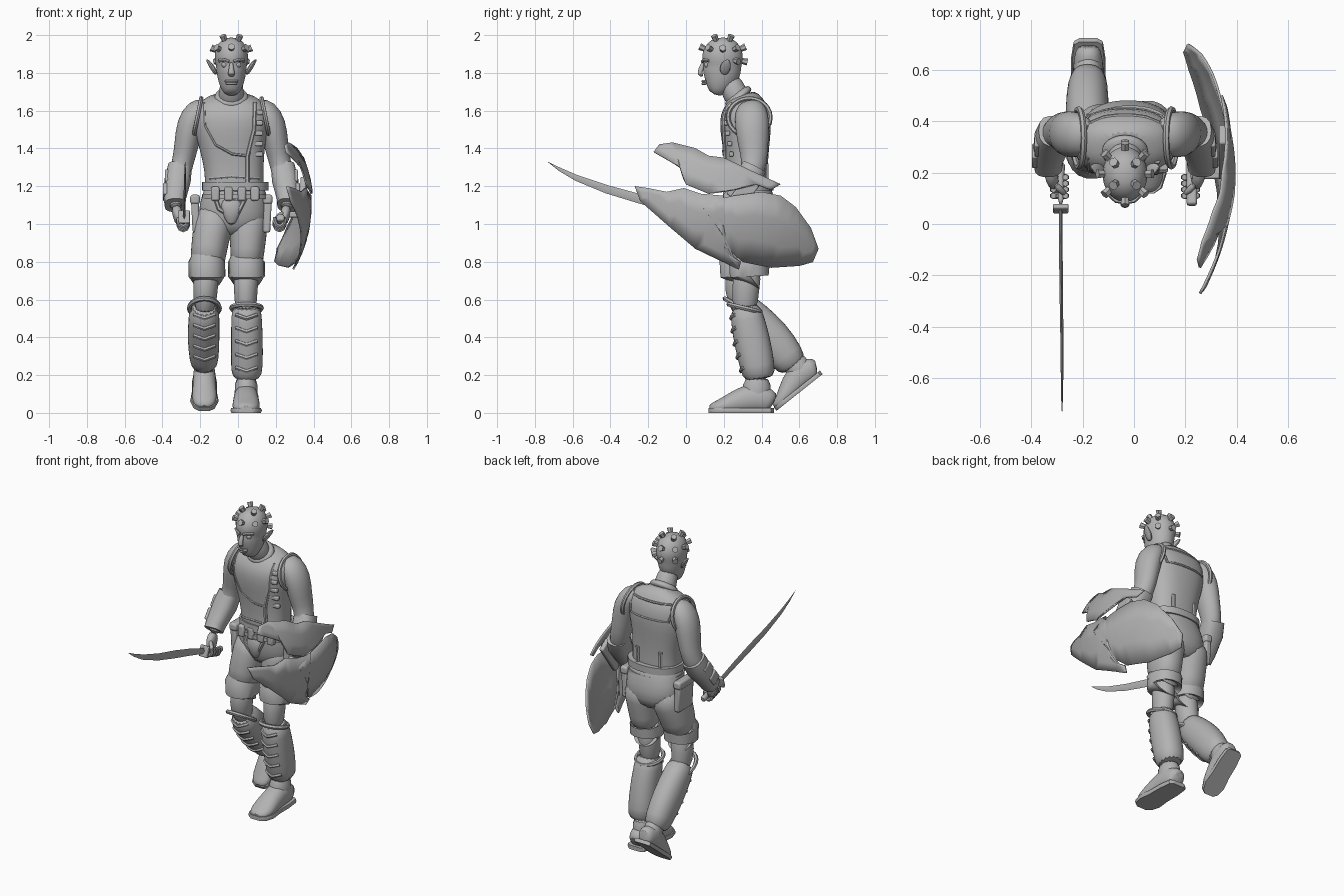
import bpy, bmesh, math
from mathutils import Vector, Matrix
from mathutils.bvhtree import BVHTree

cube = bpy.data.objects.get("Cube")
if cube:
    bpy.data.objects.remove(cube)

grey = bpy.data.materials.new("plain grey")
grey.use_nodes = True
grey.diffuse_color = (0.45, 0.45, 0.45, 1)
grey.node_tree.nodes["Principled BSDF"].inputs["Base Color"].default_value = grey.diffuse_color
made = []
MID = -0.035  # middle line of the body


def finish(name, bm, sub=0):
    mesh = bpy.data.meshes.new(name)
    bmesh.ops.recalc_face_normals(bm, faces=bm.faces)
    bm.to_mesh(mesh)
    bm.free()
    mesh.materials.append(grey)
    obj = bpy.data.objects.new(name, mesh)
    bpy.context.collection.objects.link(obj)
    if sub:
        obj.modifiers.new("smooth", "SUBSURF").levels = sub
        obj.modifiers["smooth"].render_levels = sub
    made.append(obj)
    return obj


def tube(name, pts, n=16, power=2, sub=1, floor=None, matrix=None, ceiling=None):
    """Skin of oval rings along a path of (x, y, z, half width, half depth)."""
    bm, rings = bmesh.new(), []
    path = [Vector(p[:3]) for p in pts]
    for i, p in enumerate(pts):
        t = (path[min(i + 1, len(path) - 1)] - path[max(i - 1, 0)]).normalized()
        side = Vector((1, 0, 0))
        side = (side - t * side.dot(t)).normalized()
        deep = t.cross(side)
        ring = []
        for k in range(n):
            a = math.tau * k / n
            c, s = math.cos(a), math.sin(a)
            c = math.copysign(abs(c) ** (2 / power), c)
            s = math.copysign(abs(s) ** (2 / power), s)
            v = path[i] + side * c * p[3] + deep * s * p[4]
            if floor is not None:
                v.z = max(v.z, floor)
            if ceiling is not None:
                v.z = min(v.z, ceiling)
            ring.append(bm.verts.new(matrix @ v if matrix else v))
        rings.append(ring)
    for a, b in zip(rings, rings[1:]):
        for k in range(n):
            bm.faces.new((a[k], a[(k + 1) % n], b[(k + 1) % n], b[k]))
    bm.faces.new(rings[0])
    bm.faces.new(rings[-1])
    return finish(name, bm, sub)


def box(name, loc, size, rot=(0, 0, 0)):
    bm = bmesh.new()
    bmesh.ops.create_cube(bm, size=1, matrix=Matrix.Diagonal((*size, 1)))
    obj = finish(name, bm)
    obj.location, obj.rotation_euler = loc, rot
    bev = obj.modifiers.new("edge", "BEVEL")
    bev.width, bev.segments = min(size) * 0.25, 2
    return obj


def cord(name, pts, r=0.007, cyclic=False):
    cu = bpy.data.curves.new(name, "CURVE")
    cu.dimensions, cu.bevel_depth, cu.bevel_resolution = "3D", r, 1
    cu.use_fill_caps = True
    sp = cu.splines.new("POLY")
    sp.points.add(len(pts) - 1)
    for q, p in zip(sp.points, pts):
        q.co = (*p, 1)
    sp.use_cyclic_u = cyclic
    cu.materials.append(grey)
    obj = bpy.data.objects.new(name, cu)
    bpy.context.collection.objects.link(obj)
    bpy.ops.object.select_all(action="DESELECT")
    obj.select_set(True)
    bpy.context.view_layer.objects.active = obj
    bpy.ops.object.convert(target="MESH")
    made.append(bpy.context.view_layer.objects.active)


def surface(obj):
    bpy.context.view_layer.update()
    return BVHTree.FromObject(obj, bpy.context.evaluated_depsgraph_get())


def seam(name, tree, pts, back=False, r=0.007):
    """Cord laid over a body surface, from (x, z) points."""
    s, out = (1 if back else -1), []
    for (ax, az), (bx, bz) in zip(pts, pts[1:]):
        for k in range(6):
            f = k / 5
            hit = tree.ray_cast(Vector((ax + (bx - ax) * f, s, az + (bz - az) * f)), Vector((0, -s, 0)))[0]
            if hit:
                out.append(hit)
    if len(out) > 1:
        cord(name, out, r)


def flip(pts):
    return [(2 * MID - p[0], *p[1:]) for p in pts]


# Torso, pelvis and belt
torso = tube("torso_vest", [(-.02, .32, 1.15, .15, .11), (-.02, .32, 1.2, .158, .115), (-.02, .32, 1.28, .155, .112),
    (-.03, .318, 1.4, .172, .122), (MID, .315, 1.5, .198, .137), (MID, .315, 1.59, .205, .135),
    (MID, .31, 1.65, .175, .1), (MID, .295, 1.69, .08, .07)], 24, 2.4)
pelvis = tube("pelvis", [(-.03, .355, .93, .1, .09), (-.03, .36, 1, .185, .13), (-.022, .345, 1.09, .185, .135),
    (-.015, .33, 1.18, .165, .12), (-.015, .33, 1.22, .15, .11)], 24, 2.3)
for z, h in ((1.2, .022), (1.145, .012)):
    tube("belt", [(-.015, .33, z - h, .166, .122), (-.015, .33, z - h, .176, .132),
                  (-.015, .33, z + h, .176, .132), (-.015, .33, z + h, .166, .122)], 28, 2.3, 0)
skin = surface(torso)
hips = surface(pelvis)
for x in (-.12, -.05, .02, .09):
    box("belt_pouch", (x, .215, 1.16), (.045, .04, .075))
seam("hanging_loop", hips, [(-.12, 1.14), (-.1, 1.08), (-.05, 1.05), (0, 1.06), (.04, 1.14)], r=.012)
tube("front_flap", [(MID, .225, 1.14, .06, .02), (MID, .215, 1.07, .055, .026), (MID, .24, .99, .02, .02)])

# Vest seams, straps and buckles
seam("neckline", skin, [(-.18, 1.64), (-.175, 1.52), (-.12, 1.42), (-.03, 1.37), (.06, 1.36)])
seam("chest_strap", skin, [(.09, 1.64), (.085, 1.5), (.05, 1.36), (.05, 1.22)], r=.012)
seam("vest_hem", skin, [(-.15, 1.24), (MID, 1.25), (.11, 1.24)])
seam("back_yoke", skin, [(-.19, 1.62), (-.17, 1.53), (.1, 1.53), (.12, 1.62)], True)
seam("back_top", skin, [(-.17, 1.635), (.1, 1.635)], True)
for x in (-.11, .05):
    seam("back_strap", skin, [(x, 1.32), (x, 1.22)], True, .014)
for k in range(5):
    z = 1.59 - k * .055
    hit = skin.ray_cast(Vector((.11, -1, z)), Vector((0, 1, 0)))[0]
    box("vest_buckle", hit, (.045, .025, .025))
for s in (-1, 1):
    ring = []
    for k in range(24):
        a = math.tau * k / 24
        ring.append((MID + s * (.18 - .02 * math.sin(a)), .335 + .112 * math.cos(a), 1.565 + .1 * math.sin(a)))
    cord("armhole_rim", ring, .012, True)

# Neck and head
tube("neck", [(MID, .3, 1.62, .08, .07), (MID, .26, 1.69, .066, .066), (MID, .215, 1.78, .06, .065)])
tube("collar", [(MID, .29, 1.655, .1, .085), (MID, .275, 1.675, .092, .085), (MID, .26, 1.695, .075, .075)])
head = tube("head", [(MID, .15, 1.685, .032, .03), (MID, .165, 1.715, .057, .06), (MID, .182, 1.77, .074, .094),
    (MID, .19, 1.81, .08, .103), (MID, .193, 1.84, .082, .1), (MID, .193, 1.87, .09, .111),
    (MID, .195, 1.92, .089, .107), (MID, .196, 1.965, .066, .078), (MID, .196, 1.988, .028, .034)], 20)
tube("nose", [(MID, .096, 1.86, .01, .012), (MID, .08, 1.82, .014, .016), (MID, .07, 1.795, .021, .014),
    (MID, .09, 1.782, .014, .01)], 10)
for z, w in ((1.755, .032), (1.742, .026)):
    cord("lip", [(MID + w * u, .088 + .016 * u * u, z) for u in (-1, -.5, 0, .5, 1)], .007)
for s in (-1, 1):
    x = MID + s * .036
    bm = bmesh.new()
    bmesh.ops.create_uvsphere(bm, u_segments=12, v_segments=8, radius=.016)
    finish("eye", bm).location = (x, .112, 1.843)
    cord("brow", [(MID + s * .012, .087, 1.86), (x, .091, 1.868), (MID + s * .065, .12, 1.864)], .009)
    tube("ear", [(MID + s * .078, .2, 1.79, .01, .016), (MID + s * .095, .205, 1.82, .014, .032),
        (MID + s * .115, .215, 1.85, .012, .028), (MID + s * .133, .225, 1.872, .004, .006)], 10)

# Studs set over the scalp
scalp, core = surface(head), Vector((MID, .195, 1.885))
spots = [(60, a) for a in (45, 135, 225, 315)] + [(24, a) for a in range(0, 360, 45)]
spots += [(-12, a) for a in (45, 90, 135)]
for up, turn in spots:
    e, a = math.radians(up), math.radians(turn)
    d = Vector((math.cos(e) * math.cos(a), math.cos(e) * math.sin(a), math.sin(e)))
    hit = scalp.ray_cast(core, d)[0]
    bm = bmesh.new()
    bmesh.ops.create_cone(bm, cap_ends=True, segments=6, radius1=.014, radius2=.019, depth=.038,
        matrix=Matrix.Translation(hit + d * .008) @ d.to_track_quat("Z", "Y").to_matrix().to_4x4())
    finish("head_stud", bm)

# Arms, bracers and gripping hands
arm = [(-.16, .335, 1.63, .045, .06), (-.215, .345, 1.6, .072, .088), (-.255, .35, 1.53, .075, .094),
    (-.272, .355, 1.42, .066, .082), (-.293, .365, 1.32, .057, .068), (-.315, .335, 1.24, .06, .062),
    (-.333, .26, 1.14, .045, .045), (-.328, .21, 1.08, .034, .034)]
bracer = [(-.308, .36, 1.3, .064, .068), (-.32, .325, 1.23, .07, .07), (-.335, .25, 1.13, .058, .058),
    (-.333, .225, 1.1, .056, .056)]
palm = [(-.328, .22, 1.09, .03, .034), (-.32, .185, 1.045, .026, .046), (-.31, .16, 1.005, .02, .046)]
thumb = [(-.31, .16, 1.06, .014, .016), (-.285, .13, 1.045, .014, .014), (-.265, .115, 1.02, .011, .011)]
for side, way in (("right", list), ("left", flip)):
    tube(side + "_arm", way(arm))
    tube(side + "_bracer", way(bracer), 14, 2.6, 0)
    tube(side + "_palm", way(palm), 12, 2.5)
    tube(side + "_thumb", way(thumb), 8)
    for k in range(4):
        y = .11 + k * .024
        curl = [(-.29 + .027 * math.cos(a), y, 1.02 - .3 * (y - .11) + .032 * math.sin(a))
                for a in (math.radians(g) for g in range(150, 391, 40))]
        cord(side + "_finger", way(curl), .012)
    for x, y, z in ((-.375, .31, 1.24), (-.385, .265, 1.17)):
        box(side + "_bracer_plate", way([(x, y, z)])[0], (.025, .07, .075), (-.65, 0, 0))

# Curved sword
tube("sword_grip", [(-.285, .24, .985, .015, .017), (-.285, .22, .99, .02, .024), (-.285, .2, .995, .013, .015),
    (-.285, .06, 1.037, .013, .015)], 10)
box("sword_guard", (-.285, .06, 1.037), (.06, .02, .07), (-.3, 0, 0))
tube("sword_blade", [(-.285, .07, 1.035, .006, .017), (-.285, -.08, 1.085, .007, .022), (-.283, -.25, 1.135, .007, .025),
    (-.281, -.42, 1.184, .006, .022), (-.28, -.58, 1.244, .005, .016), (-.28, -.67, 1.29, .004, .009),
    (-.28, -.73, 1.328, .001, .001)], 4, 2, 0)

# Shorts with rolled cuffs and side pockets
shorts = {"left": [(.05, .37, 1.08, .11, .125), (.055, .355, .98, .105, .125), (.05, .34, .86, .09, .115),
                   (.045, .335, .76, .088, .105)],
          "right": [(-.11, .365, 1.08, .115, .125), (-.135, .335, .98, .105, .13), (-.155, .305, .86, .095, .115),
                    (-.165, .285, .76, .095, .1)]}
for side, pts in shorts.items():
    tube(side + "_shorts", pts, 18, 2.2)
    x, y = pts[-1][:2]
    tube(side + "_cuff", [(x, y + .004, .725, .085, .088), (x, y, .722, .098, .104), (x, y, .8, .097, .11),
                          (x, y + .008, .805, .085, .1)], 18, 2.2, 0)
    s = 1 if side == "left" else -1
    box(side + "_pocket", (MID + s * .19, .345, 1.05), (.04, .15, .19), (0, s * .05, 0))
    box(side + "_pocket_flap", (MID + s * .192, .345, 1.13), (.052, .16, .05))

# Knees and padded shin wraps
knees = {"left": [(.045, .33, .78, .075, .08), (.04, .315, .66, .063, .072), (.042, .31, .52, .06, .07)],
         "right": [(-.165, .285, .78, .075, .08), (-.173, .275, .65, .065, .075), (-.177, .31, .52, .06, .07)]}
shins = {"left": [(.045, .31, .575, .078, .08), (.045, .325, .5, .083, .09), (.048, .35, .38, .086, .1),
                  (.047, .38, .24, .086, .093), (.045, .39, .17, .078, .085)],
         "right": [(-.178, .29, .575, .078, .08), (-.18, .345, .51, .083, .098), (-.183, .45, .4, .087, .11),
                   (-.18, .54, .29, .08, .095), (-.178, .575, .235, .066, .075)]}
for side in ("left", "right"):
    tube(side + "_knee", knees[side])
    pts = shins[side]
    wrap = surface(tube(side + "_shin_wrap", pts, 16, 2.2))
    x, y, z, w, d = pts[0]
    tilt = .02 if side == "left" else .05
    cord(side + "_wrap_rim", [(x + (w + .002) * math.cos(k * math.tau / 20), y + (d + .004) * math.sin(k * math.tau / 20),
         z - .02 - tilt * math.sin(k * math.tau / 20)) for k in range(20)], .013, True)
    for k in range(5):
        zz = .5 - k * (.07 if side == "left" else .055)
        seam(side + "_wrap_lace", wrap, [(x - .055, zz + .02), (x, zz), (x + .055, zz + .02)], r=.011)

# Shoes, one flat and one pushing off the toe
shoe = [(0, .155, .05, .035, .045), (0, .14, .06, .058, .065), (0, .06, .085, .068, .085), (0, -.03, .06, .068, .07),
    (0, -.11, .035, .078, .045), (0, -.165, .025, .06, .03), (0, -.185, .02, .03, .018)]
ankle = [(0, .065, .02, .06, .07), (0, .065, .1, .062, .078), (0, .07, .2, .066, .078)]
poses = {"left": Matrix.Translation((.043, .308, 0)),
         "right": Matrix.Translation((-.178, .612, .117)) @ Matrix.Rotation(math.radians(38.5), 4, "X") @ Matrix.Scale(.9, 4)}
for side, pose in poses.items():
    tube(side + "_shoe", shoe, 16, 2.2, 1, 0, pose)
    tube(side + "_ankle", ankle, 14, 2, 1, 0, pose)
    sole = [(x, y * 1.02, .012, w + .006, .04) for x, y, z, w, d in shoe]
    tube(side + "_sole", sole, 16, 2.2, 0, 0, pose, .026)

# Broken domed shield: three shards as (y, z) outlines
shards = {
    "upper": (0, [(-.17, 1.38), (-.14, 1.42), (-.07, 1.43), (.05, 1.4), (.12, 1.36), (.2, 1.35), (.37, 1.27), (.5, 1.21),
        (.45, 1.18), (.37, 1.21), (.25, 1.18), (.12, 1.16), (0, 1.21), (-.03, 1.3)]),
    "lower": (.008, [(-.27, 1.2), (-.24, 1.12), (-.08, .98), (.05, .87), (.28, .76), (.29, .8), (.21, .85), (.19, .95),
        (.13, 1.04), (.08, 1.1), (.2, 1.15), (.08, 1.16), (-.01, 1.19), (-.1, 1.17), (-.2, 1.19)]),
    "rear": (.016, [(.08, 1.11), (.15, 1.07), (.2, .99), (.22, .87), (.3, .8), (.45, .77), (.6, .78), (.67, .8), (.7, .87),
        (.66, .98), (.58, 1.09), (.5, 1.15), (.4, 1.17), (.25, 1.15)])}
for part, (inset, outline) in shards.items():
    bm = bmesh.new()
    bm.faces.new([bm.verts.new((0, y, z)) for y, z in outline])
    bmesh.ops.triangulate(bm, faces=bm.faces)
    bmesh.ops.subdivide_edges(bm, edges=bm.edges, cuts=2, use_grid_fill=True)
    for v in bm.verts:
        v.co.x = .395 - inset - .53 * (v.co.y - .21) ** 2 - .8 * (v.co.z - 1.1) ** 2
    plate = finish("shield_shard_" + part, bm).modifiers.new("thick", "SOLIDIFY")
    plate.thickness, plate.offset = .01, 0
box("shield_board", (.345, .28, 1.13), (.03, .09, .24), (-.64, 0, 0))
box("shield_grip", (.225, .17, 1.01), (.04, .2, .035), (-.25, 0, 0))
box("shield_bracket", (.285, .2, 1.05), (.13, .05, .03))

# Smooth shading with kept edges
bpy.ops.object.select_all(action="DESELECT")
for obj in made:
    obj.select_set(True)
bpy.context.view_layer.objects.active = made[0]
bpy.ops.object.shade_smooth_by_angle(angle=math.radians(48))
